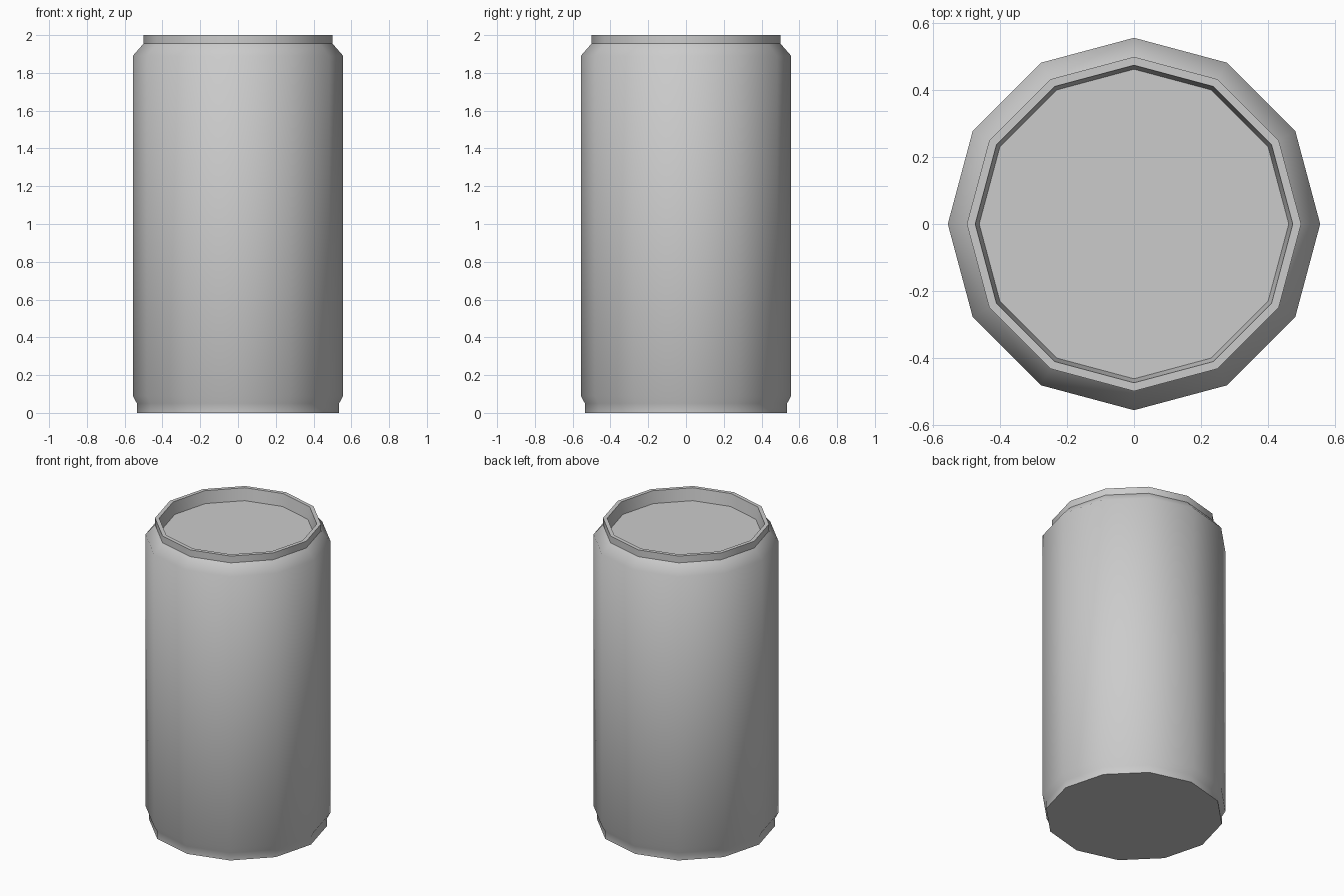
import bpy, bmesh
from math import cos, sin, tau

cube = bpy.data.objects.get("Cube")
if cube:
    bpy.data.objects.remove(cube, do_unlink=True)

SIDES = 12

metal = bpy.data.materials.new("grey metal")
metal.use_nodes = True
grey = (0.6, 0.6, 0.6, 1)
metal.diffuse_color = grey
metal.node_tree.nodes["Principled BSDF"].inputs["Base Color"].default_value = grey

# Can profile from base to recessed lid: radius, height, crisp edge
profile = [
    (0.535, 0.0, True),     # base
    (0.535, 0.05, False),
    (0.557, 0.09, False),   # lower bevel
    (0.557, 1.89, False),   # side wall
    (0.50, 1.955, True),    # shoulder
    (0.50, 2.0, True),      # rim outside
    (0.475, 2.0, True),     # rim inside
    (0.463, 1.92, True),    # lid
]

bm = bmesh.new()
rings = []
for radius, height, crisp in profile:
    rings.append([bm.verts.new((radius * cos(tau * i / SIDES),
                                radius * sin(tau * i / SIDES), height))
                  for i in range(SIDES)])

# Walls between neighbouring rings
for low, high in zip(rings, rings[1:]):
    for i in range(SIDES):
        j = (i + 1) % SIDES
        bm.faces.new((low[i], low[j], high[j], high[i]))

# Flat base and lid
bm.faces.new(rings[0][::-1])
bm.faces.new(rings[-1])

for face in bm.faces:
    face.smooth = True

# Crisp edges around base, rim and lid
for ring, (radius, height, crisp) in zip(rings, profile):
    if crisp:
        for i in range(SIDES):
            bm.edges.get((ring[i - 1], ring[i])).smooth = False

mesh = bpy.data.meshes.new("can_body")
bm.to_mesh(mesh)
bm.free()
mesh.materials.append(metal)
can = bpy.data.objects.new("can_body", mesh)
bpy.context.collection.objects.link(can)
